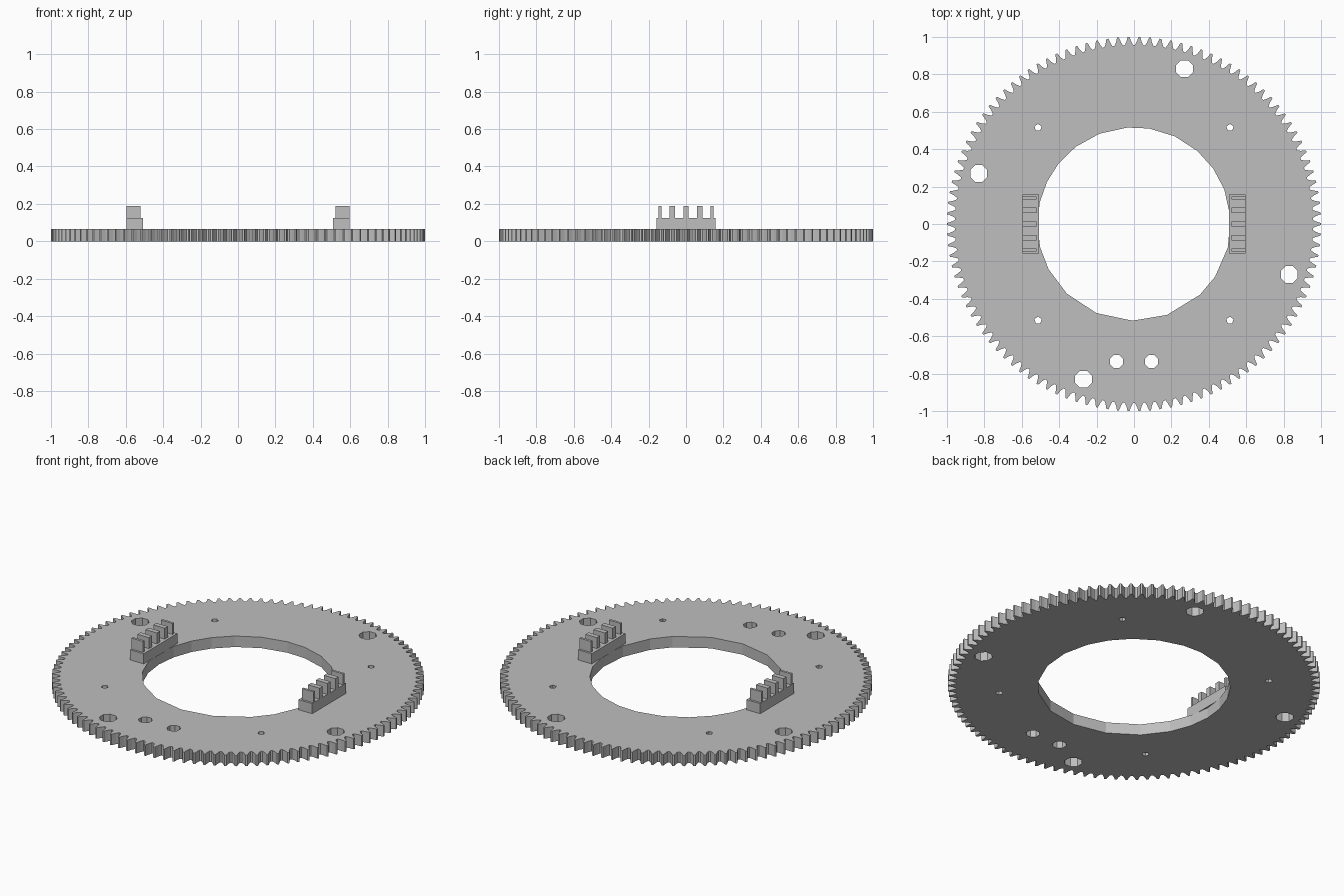
import bpy, bmesh
from math import sin, cos, pi, radians

cube = bpy.data.objects.get("Cube")
if cube:
    bpy.data.objects.remove(cube, do_unlink=True)

THICK = 0.065
TEETH = 110

grey = bpy.data.materials.new("plain grey")
grey.use_nodes = True
grey.diffuse_color = (0.52, 0.52, 0.52, 1)
grey.node_tree.nodes["Principled BSDF"].inputs["Base Color"].default_value = (0.52, 0.52, 0.52, 1)


def polar(r, a, cx=0, cy=0):
    return (cx + r * cos(a), cy + r * sin(a))


def circle(cx, cy, r, sides, turn=0.0):
    return [polar(r, turn + 2 * pi * i / sides, cx, cy) for i in range(sides)]


def extrude_outlines(name, outlines, depth, z):
    """Fill closed outlines, inner ones being holes, and give them depth."""
    curve = bpy.data.curves.new(name + "_outline", "CURVE")
    curve.dimensions = "2D"
    curve.fill_mode = "BOTH"
    curve.extrude = depth / 2
    for points in outlines:
        spline = curve.splines.new("POLY")
        spline.points.add(len(points) - 1)
        for p, (x, y) in zip(spline.points, points):
            p.co = (x, y, 0, 1)
        spline.use_cyclic_u = True
    helper = bpy.data.objects.new(name + "_helper", curve)
    bpy.context.collection.objects.link(helper)
    bpy.context.view_layer.update()
    evaluated = helper.evaluated_get(bpy.context.evaluated_depsgraph_get())
    mesh = bpy.data.meshes.new_from_object(evaluated)
    bpy.data.objects.remove(helper, do_unlink=True)
    bm = bmesh.new()
    bm.from_mesh(mesh)
    bmesh.ops.remove_doubles(bm, verts=bm.verts, dist=1e-5)
    bmesh.ops.recalc_face_normals(bm, faces=bm.faces)
    bmesh.ops.translate(bm, verts=bm.verts, vec=(0, 0, z + depth / 2))
    for f in bm.faces:
        f.smooth = False
    bm.to_mesh(mesh)
    bm.free()
    mesh.name = name
    mesh.materials.clear()
    mesh.materials.append(grey)
    obj = bpy.data.objects.new(name, mesh)
    bpy.context.collection.objects.link(obj)
    return obj


# Toothed rim: root, flank and narrow tip on each side of every tooth
pitch = 2 * pi / TEETH
tooth = [(-0.40, 0.957), (-0.24, 0.974), (-0.09, 1.0),
         (0.09, 1.0), (0.24, 0.974), (0.40, 0.957)]
rim = [polar(r, (i + t) * pitch) for i in range(TEETH) for t, r in tooth]

# Large faceted centre opening
opening_angles = (4, 21, 35, 49, 65, 81, 94, 111, 127, 141, 154, 167, 180,
                  194, 208, 226, 247, 269, 290, 313, 327, 346)
outlines = [rim, [polar(0.517, radians(a)) for a in opening_angles]]

# Four large holes a quarter turn apart, two medium ones, four pin holes
x, y = 0.27, 0.83
for i in range(4):
    outlines.append(circle(x, y, 0.049, 8, pi / 8))
    x, y = -y, x
for side in (-1, 1):
    outlines.append(circle(side * 0.093, -0.735, 0.038, 8, pi / 8))
    for y in (-0.515, 0.515):
        outlines.append(circle(side * 0.513, y, 0.02, 5, 0.3))
extrude_outlines("gear_ring", outlines, THICK, 0)


def box(bm, x0, x1, y0, y1, z0, z1):
    verts = bmesh.ops.create_cube(bm, size=1)["verts"]
    for v in verts:
        v.co = ((x0 + x1) / 2 + v.co.x * (x1 - x0),
                (y0 + y1) / 2 + v.co.y * (y1 - y0),
                (z0 + z1) / 2 + v.co.z * (z1 - z0))


# Two toothed belt clamps beside the opening
for name, side in (("left_clamp", 1), ("right_clamp", -1)):
    bm = bmesh.new()
    box(bm, side * 0.508, side * 0.597, -0.158, 0.158, THICK - 0.003, 0.125)
    for i in range(-2, 3):
        half = 0.007 if abs(i) == 2 else 0.0145
        mid = i * 0.0695 if abs(i) == 2 else i * 0.0735
        box(bm, side * 0.522, side * 0.597, mid - half, mid + half, 0.122, 0.19)
    bmesh.ops.recalc_face_normals(bm, faces=bm.faces)
    mesh = bpy.data.meshes.new(name)
    bm.to_mesh(mesh)
    bm.free()
    mesh.materials.append(grey)
    bpy.context.collection.objects.link(bpy.data.objects.new(name, mesh))
